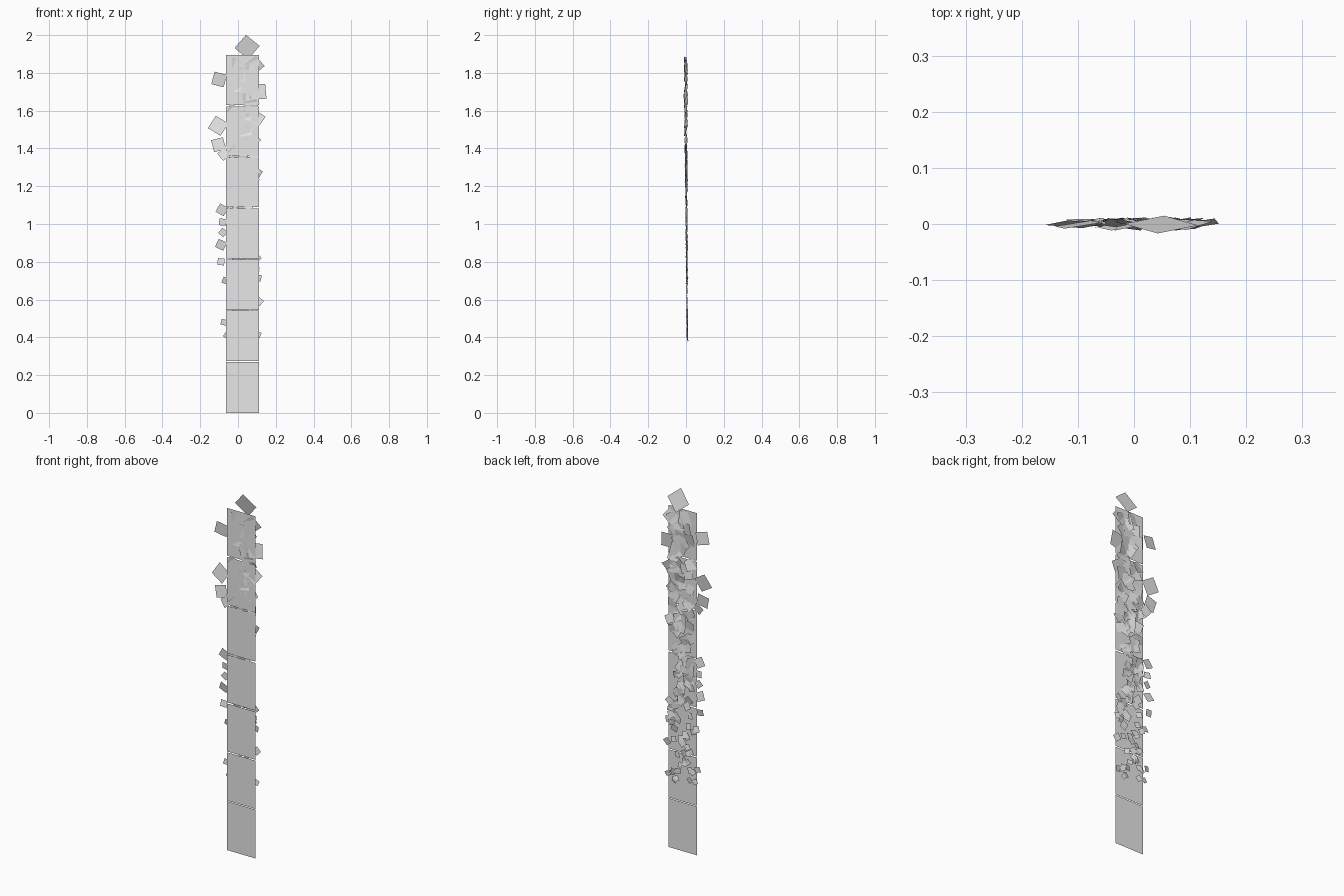
import bpy, bmesh, math, random
from mathutils import Matrix, Vector

if "Cube" in bpy.data.objects:
    bpy.data.objects.remove(bpy.data.objects["Cube"])

random.seed(7)

grey = bpy.data.materials.new("pale_grey")
grey.diffuse_color = (0.8, 0.8, 0.8, 1)
grey.use_nodes = True
grey.node_tree.nodes["Principled BSDF"].inputs["Base Color"].default_value = (0.8, 0.8, 0.8, 1)

LEFT, RIGHT, PITCH, PANELS = -0.063, 0.111, 0.2705, 7
PANEL_Y = -0.006


def finish(bm, name):
    mesh = bpy.data.meshes.new(name)
    bm.to_mesh(mesh)
    bm.free()
    mesh.materials.append(grey)
    bpy.context.collection.objects.link(bpy.data.objects.new(name, mesh))


def add_square(bm, x, y, z, size, spin, lean, lean_dir):
    """Flat square facing front, spun in its plane, then leaned about an in-plane axis."""
    axis = Vector((math.cos(lean_dir), 0, math.sin(lean_dir)))
    m = (Matrix.Translation((x, y, z)) @ Matrix.Rotation(lean, 4, axis)
         @ Matrix.Rotation(math.radians(spin), 4, 'Y') @ Matrix.Rotation(math.pi / 2, 4, 'X'))
    bmesh.ops.create_grid(bm, x_segments=1, y_segments=1, size=size / 2, matrix=m)


def depth(z):
    # flakes sit behind the strip low down and drift forward higher up
    return 0.007 - 0.008 * min(1, max(0, (z - 0.4) / 1.2))


# Strip of stacked flat panels, thin gaps between them
for i in range(PANELS):
    bm = bmesh.new()
    gap = 0.0 if i == 0 else min(0.002 + 0.0015 * i, 0.007)
    lo, hi = i * PITCH + gap, (i + 1) * PITCH
    bm.faces.new([bm.verts.new((x, PANEL_Y, z)) for x, z in
                  ((LEFT, lo), (RIGHT, lo), (RIGHT, hi), (LEFT, hi))])
    finish(bm, f"strip_panel_{i + 1}")

# Flakes overhanging the strip edges: x, z, size, spin in degrees
EDGE_FLAKES = [
    (0.048, 1.937, 0.094, 40), (-0.10, 1.765, 0.068, 15), (0.088, 1.84, 0.075, 50),
    (0.108, 1.70, 0.08, -5), (-0.105, 1.52, 0.078, 32), (-0.103, 1.42, 0.065, -14),
    (-0.085, 1.075, 0.05, 30), (-0.082, 1.01, 0.036, 5), (-0.08, 0.955, 0.036, 40),
    (-0.09, 0.89, 0.048, 25), (-0.09, 0.80, 0.036, 5), (-0.066, 0.70, 0.034, 20),
    (-0.075, 0.48, 0.03, 15), (-0.06, 0.41, 0.028, 35), (0.106, 0.715, 0.034, 10),
    (0.112, 0.59, 0.036, 40), (0.107, 0.415, 0.028, 20), (0.10, 1.27, 0.046, 30),
    (0.10, 0.82, 0.036, 50), (0.10, 1.56, 0.066, 35), (-0.075, 1.37, 0.05, 50),
]
bm = bmesh.new()
for n, (x, z, size, spin) in enumerate(EDGE_FLAKES):
    lean = 0.24 if n == 0 else random.uniform(0.12, 0.26)
    lean_dir = 0 if n == 0 else random.uniform(0, 2 * math.pi)
    add_square(bm, x, depth(z), z, size, spin, lean, lean_dir)
finish(bm, "edge_flakes")

# Flakes scattered over the back, growing with height
BANDS = [(0.38, 0.54, 13), (0.54, 0.81, 20), (0.81, 1.08, 22),
         (1.08, 1.35, 24), (1.35, 1.62, 20), (1.62, 1.86, 14)]
for b, (lo, hi, count) in enumerate(BANDS):
    bm = bmesh.new()
    for k in range(count):
        z = lo + (hi - lo) * (k + random.random()) / count
        size = (0.026 + 0.042 * (z - 0.38) / 1.48) * random.uniform(0.85, 1.15)
        x = random.uniform(LEFT + size * 0.5, RIGHT - size * 0.5)
        add_square(bm, x, depth(z), z, size, random.uniform(0, 90),
                   random.uniform(0.14, 0.3), random.uniform(0, 2 * math.pi))
    finish(bm, f"back_flakes_{b + 1}")
